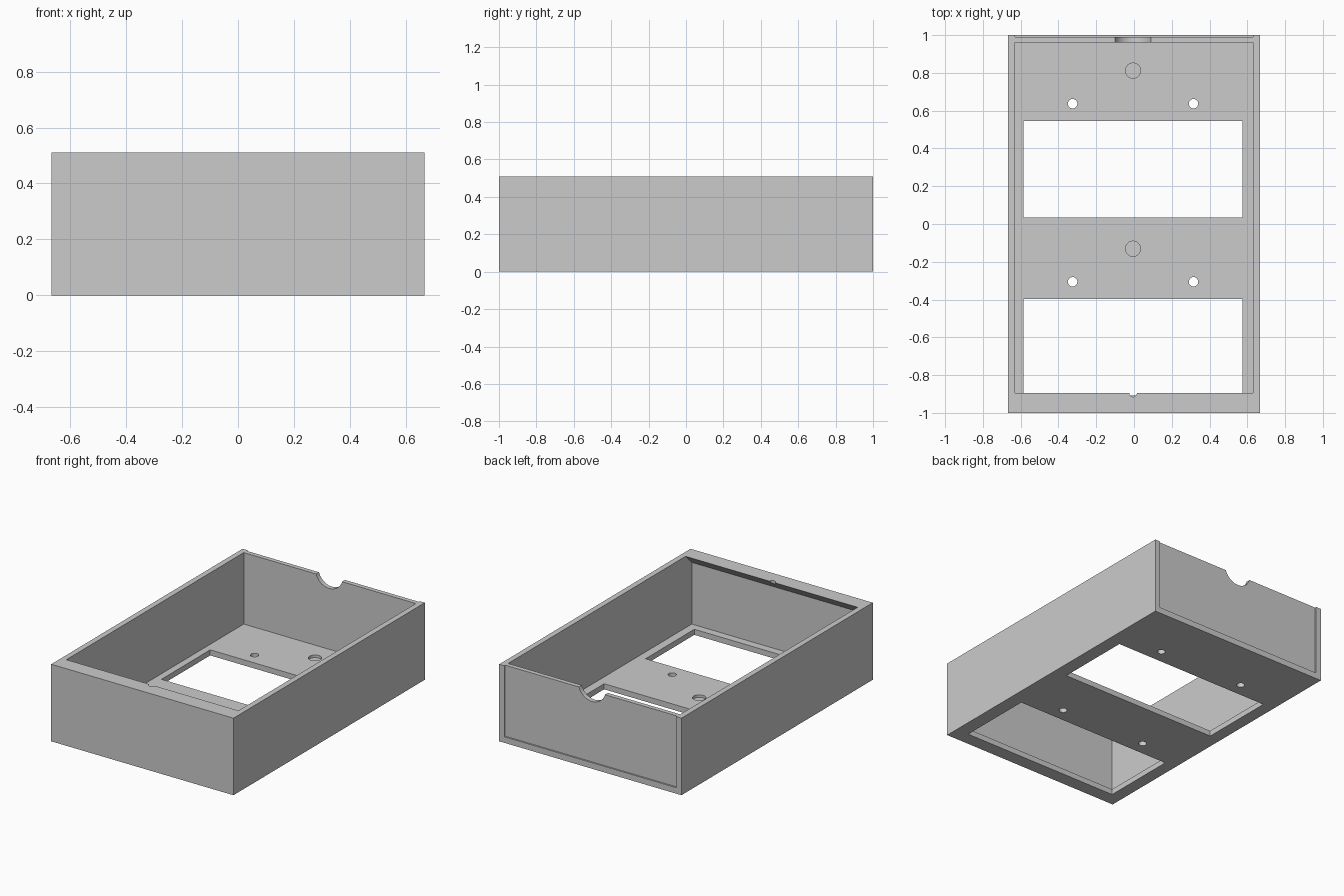
import bpy
import bmesh
import math
from mathutils import Matrix

if "Cube" in bpy.data.objects:
    bpy.data.objects.remove(bpy.data.objects["Cube"], do_unlink=True)

HALF_W, HEIGHT, WALL = 0.667, 0.51, 0.037
MID = -0.005  # centre line of the cut-outs

grey = bpy.data.materials.new("plain grey")
grey.use_nodes = True
grey.diffuse_color = (0.6, 0.6, 0.6, 1)
grey.node_tree.nodes["Principled BSDF"].inputs["Base Color"].default_value = (0.6, 0.6, 0.6, 1)


def finish(name, bm):
    bmesh.ops.recalc_face_normals(bm, faces=bm.faces)
    mesh = bpy.data.meshes.new(name)
    bm.to_mesh(mesh)
    bm.free()
    mesh.materials.append(grey)
    obj = bpy.data.objects.new(name, mesh)
    bpy.context.collection.objects.link(obj)
    return obj


def prism(name, profile, x0, x1):
    """Extrude a (y, z) profile along x."""
    bm = bmesh.new()
    face = bm.faces.new([bm.verts.new((x0, y, z)) for y, z in profile])
    out = bmesh.ops.extrude_face_region(bm, geom=[face])
    moved = [v for v in out["geom"] if isinstance(v, bmesh.types.BMVert)]
    bmesh.ops.translate(bm, verts=moved, vec=(x1 - x0, 0, 0))
    return finish(name, bm)


def box(name, x0, x1, y0, y1, z0, z1):
    return prism(name, [(y0, z0), (y1, z0), (y1, z1), (y0, z1)], x0, x1)


def cylinder(name, centre, radius, depth, along_y=False):
    bm = bmesh.new()
    turn = Matrix.Rotation(math.pi / 2 if along_y else 0, 4, "X")
    bmesh.ops.create_cone(bm, cap_ends=True, segments=48, radius1=radius, radius2=radius,
                          depth=depth, matrix=Matrix.Translation(centre) @ turn)
    return finish(name, bm)


# Outer block
case = box("open_case", -HALF_W, HALF_W, -1, 1, 0, HEIGHT)

# Main cavity, leaving a sloped lip under the front rim
inner = HALF_W - WALL
cutters = [prism("cavity", [(-0.96, WALL), (0.96, WALL), (0.96, 0.53),
                            (-0.875, 0.53), (-0.96, 0.445)], -inner, inner)]

# Shallow panel recess on the back
cutters.append(box("back_recess", -inner, inner, 0.99, 1.1, 0.04, 0.6))

# Round cable notch in the back wall, thumb notch in the front lip
cutters.append(cylinder("cable_notch", (MID, 1, HEIGHT + 0.03), 0.1, 0.2, True))
cutters.append(cylinder("lip_notch", (MID, -0.895, HEIGHT), 0.02, 0.2))

# Floor: two repeats of window, screw holes and blind pocket
for y in (0.035, -0.908):
    cutters.append(box("window", MID - 0.58, MID + 0.58, y, y + 0.51, -0.1, 0.1))
    cutters.append(cylinder("pocket", (MID, y + 0.777, 0.065), 0.04, 0.09))
    for side in (-1, 1):
        cutters.append(cylinder("screw_hole", (MID + side * 0.32, y + 0.602, 0), 0.025, 0.2))

for cutter in cutters:
    cutter.hide_render = True
    cut = case.modifiers.new(cutter.name, "BOOLEAN")
    cut.operation = "DIFFERENCE"
    cut.solver = "EXACT"
    cut.object = cutter

# Bake the cuts and drop the cutters
bpy.context.view_layer.update()
baked = bpy.data.meshes.new_from_object(case.evaluated_get(bpy.context.evaluated_depsgraph_get()))
case.modifiers.clear()
case.data = baked
baked.materials.clear()
baked.materials.append(grey)
for face in baked.polygons:
    face.material_index = 0
for cutter in cutters:
    bpy.data.objects.remove(cutter, do_unlink=True)

bpy.ops.object.select_all(action="DESELECT")
case.select_set(True)
bpy.context.view_layer.objects.active = case
bpy.ops.object.shade_smooth_by_angle(angle=math.radians(30))
